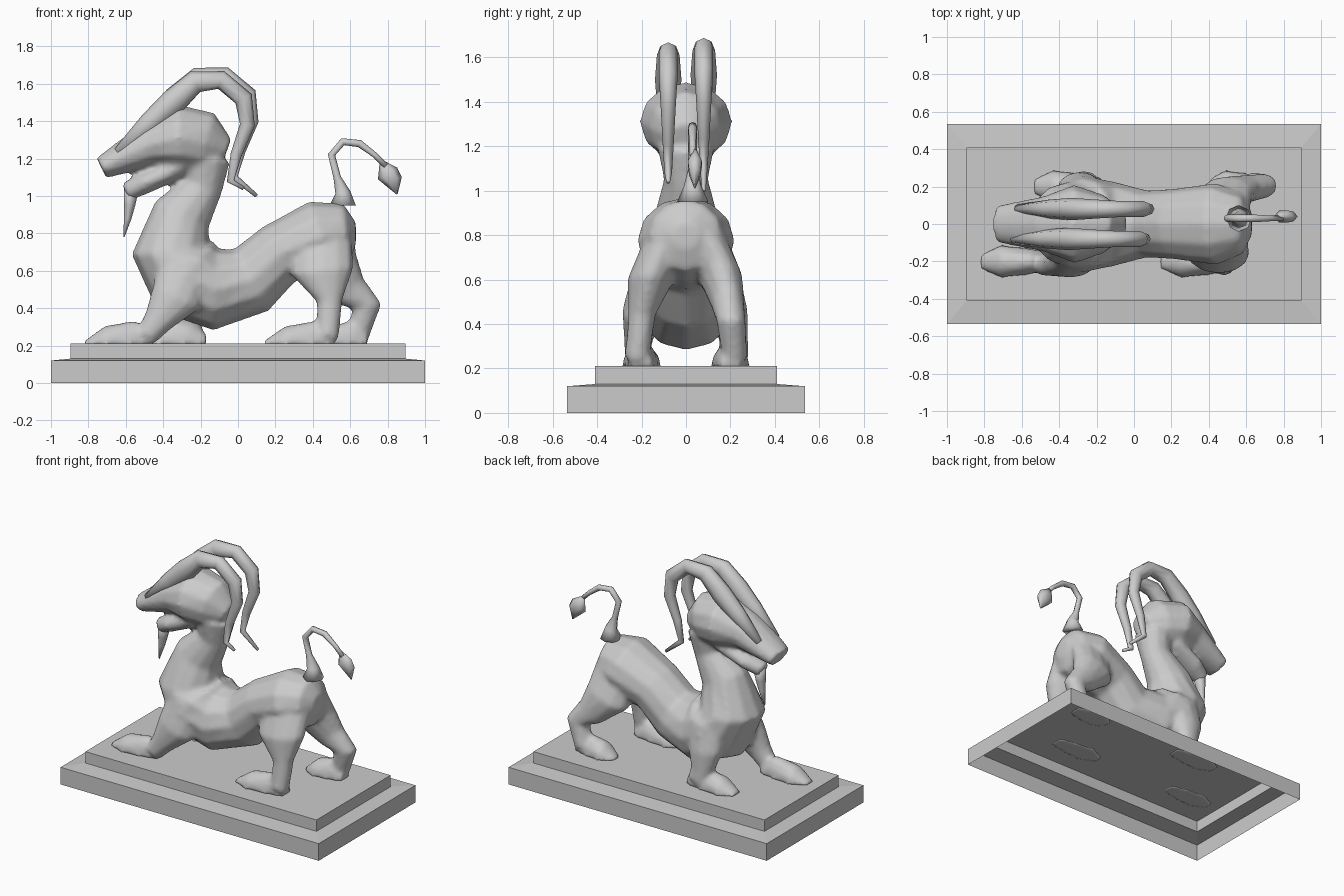
import bpy
import bmesh
from math import cos, sin, tau
from mathutils import Vector

default_cube = bpy.data.objects.get("Cube")
if default_cube:
    bpy.data.objects.remove(default_cube, do_unlink=True)

FLOOR = 0.206

stone = bpy.data.materials.new("grey stone")
stone.use_nodes = True
stone.diffuse_color = (0.6, 0.6, 0.6, 1)
shader = stone.node_tree.nodes["Principled BSDF"]
shader.inputs["Base Color"].default_value = stone.diffuse_color


def add_object(name, bm, smooth=True):
    bmesh.ops.recalc_face_normals(bm, faces=bm.faces)
    for face in bm.faces:
        face.smooth = smooth
    mesh = bpy.data.meshes.new(name)
    bm.to_mesh(mesh)
    bm.free()
    mesh.materials.append(stone)
    obj = bpy.data.objects.new(name, mesh)
    bpy.context.collection.objects.link(obj)
    return obj


def bridge(bm, rings):
    """Join each ring of vertices to the next and close the last one."""
    for ring, following in zip(rings, rings[1:]):
        for i in range(len(ring)):
            bm.faces.new((ring[i - 1], ring[i], following[i], following[i - 1]))
    bm.faces.new(rings[-1])


def tube(bm, path, sides=12):
    """Elliptical tube through (x, y, z, radius in profile, radius across)."""
    rings = []
    for index, (x, y, z, radius, across) in enumerate(path):
        before = path[max(index - 1, 0)]
        after = path[min(index + 1, len(path) - 1)]
        along = Vector((after[0] - before[0], after[2] - before[2])).normalized()
        ring = []
        for step in range(sides):
            angle = tau * step / sides
            out = radius * cos(angle)
            ring.append(bm.verts.new((x - along.y * out,
                                      y + across * sin(angle),
                                      max(z + along.x * out, FLOOR))))
        rings.append(ring)
    bridge(bm, rings)
    bm.faces.new(rings[0])


def tube_object(name, path, sides=8):
    bm = bmesh.new()
    tube(bm, path, sides)
    return add_object(name, bm)


def plane_path(points, y=0, flatness=1):
    """Path in a plane of constant y from (x, z, radius) points."""
    return [(x, y, z, radius, radius * flatness) for x, z, radius in points]


# Stepped plinth, a shell left open underneath
plinth = bmesh.new()
corners = ((-1, -1), (1, -1), (1, 1), (-1, 1))
levels = ((1, .535, 0), (1, .535, .12), (.895, .41, .13), (.895, .41, .21))
bridge(plinth, [[plinth.verts.new((width * sx, depth * sy, height)) for sx, sy in corners]
                for width, depth, height in levels])
add_object("plinth", plinth, smooth=False)

body = bmesh.new()

# Trunk and neck, from rump to nape: x, z, radius, half width
trunk = ((.63, .8, .06, .06), (.58, .8, .16, .16), (.44, .78, .2, .22), (.22, .69, .17, .19),
         (.07, .55, .19, .18), (-.12, .5, .22, .23), (-.28, .57, .24, .26), (-.36, .7, .21, .22),
         (-.3, .9, .16, .14), (-.19, 1.05, .11, .1), (-.17, 1.2, .13, .13))
# Skull and muzzle, then the open lower jaw
head = ((-.06, 1.24, .07, .08), (-.17, 1.28, .17, .16), (-.32, 1.31, .18, .21),
        (-.48, 1.27, .12, .15), (-.73, 1.15, .06, .1))
jaw = ((-.3, 1.16, .06, .12), (-.5, 1.07, .06, .1), (-.6, 1.02, .05, .05))
for part in (trunk, head, jaw):
    tube(body, [(x, 0, z, radius, across) for x, z, radius, across in part])

# Foot outline shared by all legs: share of length, height, half width
FOOT = ((0, .06, .05), (.25, .13, .07), (.7, .1, .09), (1, .02, .04))


def leg(side, heel, toe, limb):
    """Limb from (x, z, radius), spreading outwards towards the plinth, with its foot."""
    tube(body, [(x, side * (.22 - .4 * (z - FLOOR) ** 2), z, radius, .03 + .45 * radius)
                for x, z, radius in limb])
    tube(body, [(heel + (toe - heel) * share, side * .2, FLOOR, height, across)
                for share, height, across in FOOT])


# Front legs stride apart, hind legs likewise
leg(-1, -.46, -.82, ((-.27, .65, .15), (-.33, .46, .14), (-.43, .33, .08), (-.49, .25, .06)))
leg(1, -.17, -.54, ((-.27, .65, .15), (-.29, .46, .12), (-.28, .33, .08), (-.26, .25, .08)))
leg(-1, .52, .14, ((.45, .8, .16), (.45, .6, .17), (.49, .44, .07), (.48, .25, .06)))
leg(1, .69, .4, ((.46, .8, .16), (.49, .62, .16), (.6, .49, .1), (.69, .41, .08), (.64, .25, .06)))

# Blend the overlapping forms into one smooth skin
beast = add_object("body", body)
blend = beast.modifiers.new("blend", "REMESH")
blend.mode = "VOXEL"
blend.voxel_size = .016
blend.use_smooth_shade = True
soften = beast.modifiers.new("soften", "SMOOTH")
soften.iterations = 5

# Horns sweep back from the brow; the right one sits lower with a shorter tip
horn = ((-.62, 1.25, .03), (-.45, 1.41, .06), (-.33, 1.52, .07), (-.21, 1.63, .06),
        (-.07, 1.64, .05), (.05, 1.54, .05), (.07, 1.4, .04), (.01, 1.24, .03), (-.02, 1.1, .02))
for name, side, drop, tip in (("left_horn", 1, 0, (.1, 1, .01)),
                              ("right_horn", -1, .02, (.05, 1.06, .01))):
    points = [(x - drop, z - drop, radius) for x, z, radius in horn + (tip,)]
    tube_object(name, plane_path(points, y=side * .08, flatness=.85))

# Beard hanging from the chin
tube_object("beard", plane_path(((-.57, 1.04, .04), (-.58, .95, .03), (-.59, .88, .02),
                                 (-.61, .78, .003)), flatness=1.2))

# Tail curling over to a pointed tuft
tube_object("tail", plane_path(((.56, .95, .07), (.56, 1.02, .04), (.53, 1.1, .02), (.5, 1.22, .02),
                                (.56, 1.29, .02), (.65, 1.28, .02), (.73, 1.22, .015),
                                (.79, 1.16, .015)), y=.03))
tube_object("tail_tuft", plane_path(((.77, 1.18, .015), (.8, 1.12, .06), (.83, 1.08, .05),
                                     (.85, 1.01, .004)), y=.04, flatness=.6), sides=6)
